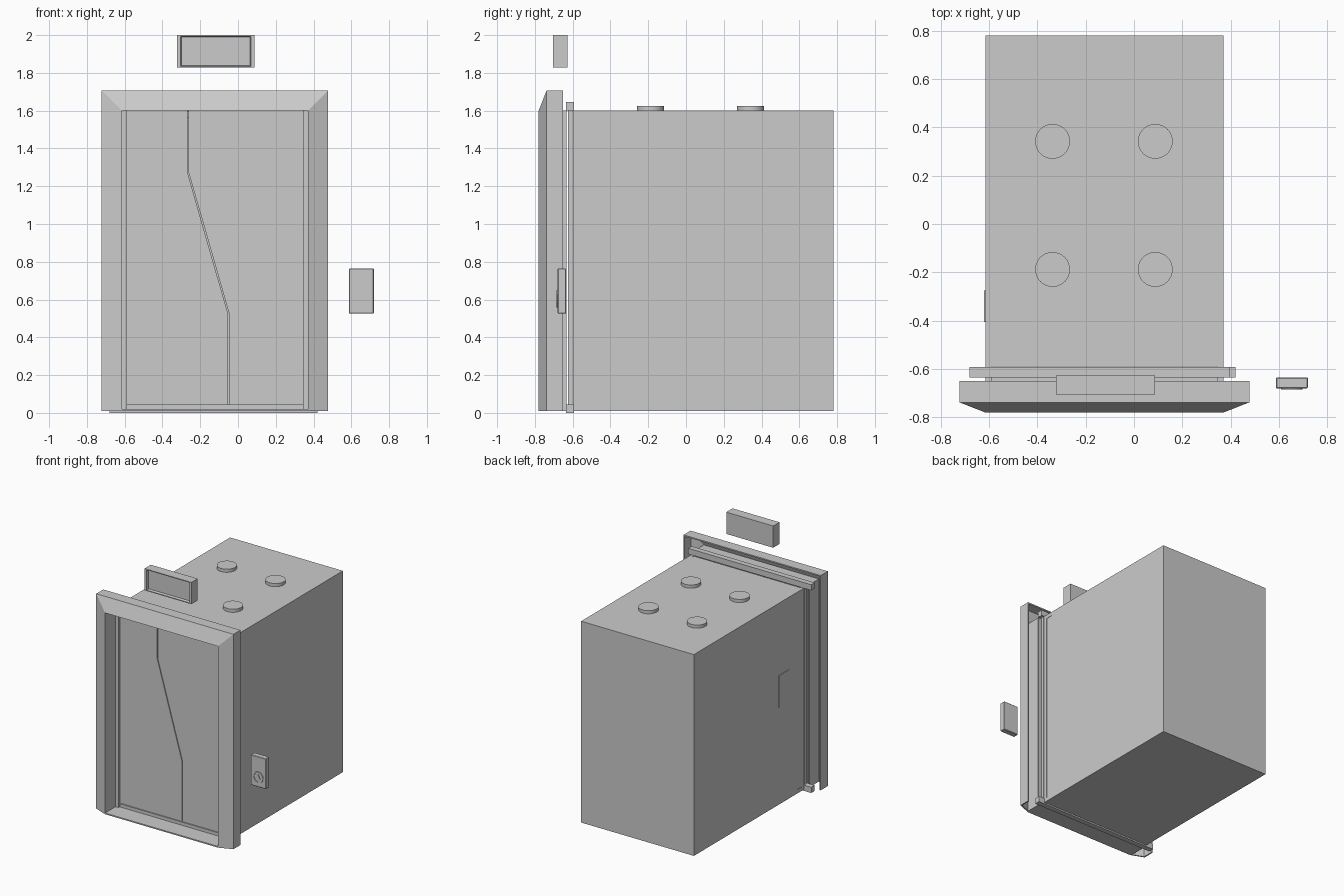
import bpy, bmesh, math

if "Cube" in bpy.data.objects:
    bpy.data.objects.remove(bpy.data.objects["Cube"])

X0, X1 = -0.615, 0.37      # cabin sides, also the door opening
Z0, Z1 = 0.01, 1.60        # cabin floor and roof


def finish(name, bm):
    bmesh.ops.recalc_face_normals(bm, faces=bm.faces)
    me = bpy.data.meshes.new(name)
    bm.to_mesh(me)
    bm.free()
    ob = bpy.data.objects.new(name, me)
    bpy.context.collection.objects.link(ob)
    return ob


def box(name, x0, x1, y0, y1, z0, z1):
    bm = bmesh.new()
    bmesh.ops.create_cube(bm, size=1)
    for v in bm.verts:
        v.co = ((x0 + x1) / 2 + v.co.x * (x1 - x0),
                (y0 + y1) / 2 + v.co.y * (y1 - y0),
                (z0 + z1) / 2 + v.co.z * (z1 - z0))
    return finish(name, bm)


def slab(name, outline, y0, y1):
    """Extrude an x-z outline from y0 to y1."""
    bm = bmesh.new()
    f = bm.faces.new([bm.verts.new((x, y0, z)) for x, z in outline])
    res = bmesh.ops.extrude_face_region(bm, geom=[f])
    for v in res["geom"]:
        if isinstance(v, bmesh.types.BMVert):
            v.co.y = y1
    return finish(name, bm)


def sweep(name, rings, cap=True, closed=False):
    """Skin a list of equal vertex rings."""
    bm = bmesh.new()
    R = [[bm.verts.new(p) for p in ring] for ring in rings]
    n = len(R[0])
    for a, b in zip(R, R[1:] + (R[:1] if closed else [])):
        for i in range(n):
            j = (i + 1) % n
            bm.faces.new((a[i], a[j], b[j], b[i]))
    if cap and not closed:
        bm.faces.new(R[0])
        bm.faces.new(R[-1])
    return finish(name, bm)


# Cabin: hollow shell open at the front
T = 0.027
box("cabin_floor", X0, X1, -0.59, 0.78, Z0, Z0 + 0.03)
box("cabin_roof", X0, X1, -0.565, 0.78, Z1 - 0.03, Z1)
box("cabin_back_wall", X0, X1, 0.78 - T, 0.78, Z0 + 0.03, Z1 - 0.03)
for side, xa, xb in (("left", X0, X0 + T), ("right", X1 - T, X1)):
    box(side + "_cabin_wall", xa, xb, -0.51, 0.78 - T, Z0 + 0.03, Z1 - 0.03)
    inset = 0.003
    box(side + "_cabin_door_edge", xa + inset, xb - inset, -0.565, -0.51, Z0 + 0.03, Z1 - 0.03)
    box(side + "_cabin_jamb", xa, xb, -0.595, -0.565, Z0, Z1)
    box(side + "_landing_jamb", xa, xb, -0.65, -0.632, Z0, Z1)
box("cabin_lintel", X0, X1, -0.59, -0.565, Z1 - 0.04, Z1 - 0.002)

# Round ceiling lights passing through the roof
for i, (x, y) in enumerate([(x, y) for x in (-0.337, 0.088) for y in (-0.188, 0.342)]):
    bpy.ops.mesh.primitive_cylinder_add(vertices=32, radius=0.072, depth=0.065, location=(x, y, 1.5925))
    bpy.context.object.name = f"ceiling_light_{i + 1}"
    bpy.ops.object.shade_smooth_by_angle()

# Cabin control panel, its back just breaking through the left wall
box("cabin_control_panel", -0.62, X0 + T + 0.01, -0.405, -0.275, 0.78, 1.03)

# Sliding door pairs with a slanted seam
G = 0.003
seam = [(-0.265, Z1), (-0.265, 1.275), (-0.05, 0.525), (-0.05, 0.045)]
left = [(X0, 0.045), (X0, Z1)] + [(x - G, z) for x, z in seam]
right = [(X1, Z1), (X1, 0.045)] + [(x + G, z) for x, z in reversed(seam)]
slab("landing_door_left", left, -0.626, -0.6)
slab("landing_door_right", right, -0.626, -0.6)
box("cabin_door_left", X0 + T, -0.123, -0.56, -0.535, 0.042, Z1 - 0.032)
box("cabin_door_right", -0.121, X1 - T, -0.56, -0.535, 0.042, Z1 - 0.032)

# Door tracks
box("lower_door_track", -0.68, 0.42, -0.635, -0.592, 0.0, 0.045)
box("upper_door_track", -0.68, 0.395, -0.635, -0.592, Z1, 1.645)

# Door surround: hollow channel swept around three sides with mitred corners
section = [(0, -0.65), (0, -0.78), (0.107, -0.738), (0.107, -0.65),
           (0.097, -0.65), (0.097, -0.731), (0.01, -0.765), (0.01, -0.65)]
path = [(X0, Z0, -1, 0), (X0, Z1, -1, 1), (X1, Z1, 1, 1), (X1, Z0, 1, 0)]
sweep("door_surround", [[(px + o * dx, y, pz + o * dz) for o, y in section]
                        for px, pz, dx, dz in path])
box("landing_sill", X0, X1, -0.78, -0.635, Z0, Z0 + 0.01)

# Floor indicator: box with a recessed screen
bm = bmesh.new()
ob = box("floor_indicator", -0.323, 0.087, -0.705, -0.627, 1.828, 2.0)
bm.from_mesh(ob.data)
front = [f for f in bm.faces if f.normal.y < -0.9]
bmesh.ops.inset_region(bm, faces=front, thickness=0.026)
for v in front[0].verts:
    v.co.z += 0.012 * (1 if v.co.z > 1.914 else -1)
res = bmesh.ops.inset_region(bm, faces=front, thickness=0.006)
bmesh.ops.translate(bm, verts=front[0].verts[:], vec=(0, 0.02, 0))
bm.to_mesh(ob.data)
bm.free()

# Call station: plate with a ringed button
plate = box("call_plate", 0.587, 0.72, -0.68, -0.635, 0.525, 0.765)
bev = plate.modifiers.new("bevel", "BEVEL")
bev.width, bev.segments = 0.004, 1
cx, cz = 0.653, 0.603
ring = [(r, y) for r, y in ((0.044, -0.678), (0.044, -0.685), (0.036, -0.685), (0.036, -0.678))]
N = 32
sweep("call_button_ring", [[(cx + r * math.cos(2 * math.pi * k / N), y,
                             cz + r * math.sin(2 * math.pi * k / N)) for r, y in ring]
                           for k in range(N)], closed=True)
slab("call_button_arrow", [(cx - 0.02, cz - 0.012), (cx + 0.02, cz - 0.012), (cx, cz + 0.022)],
     -0.685, -0.678)
